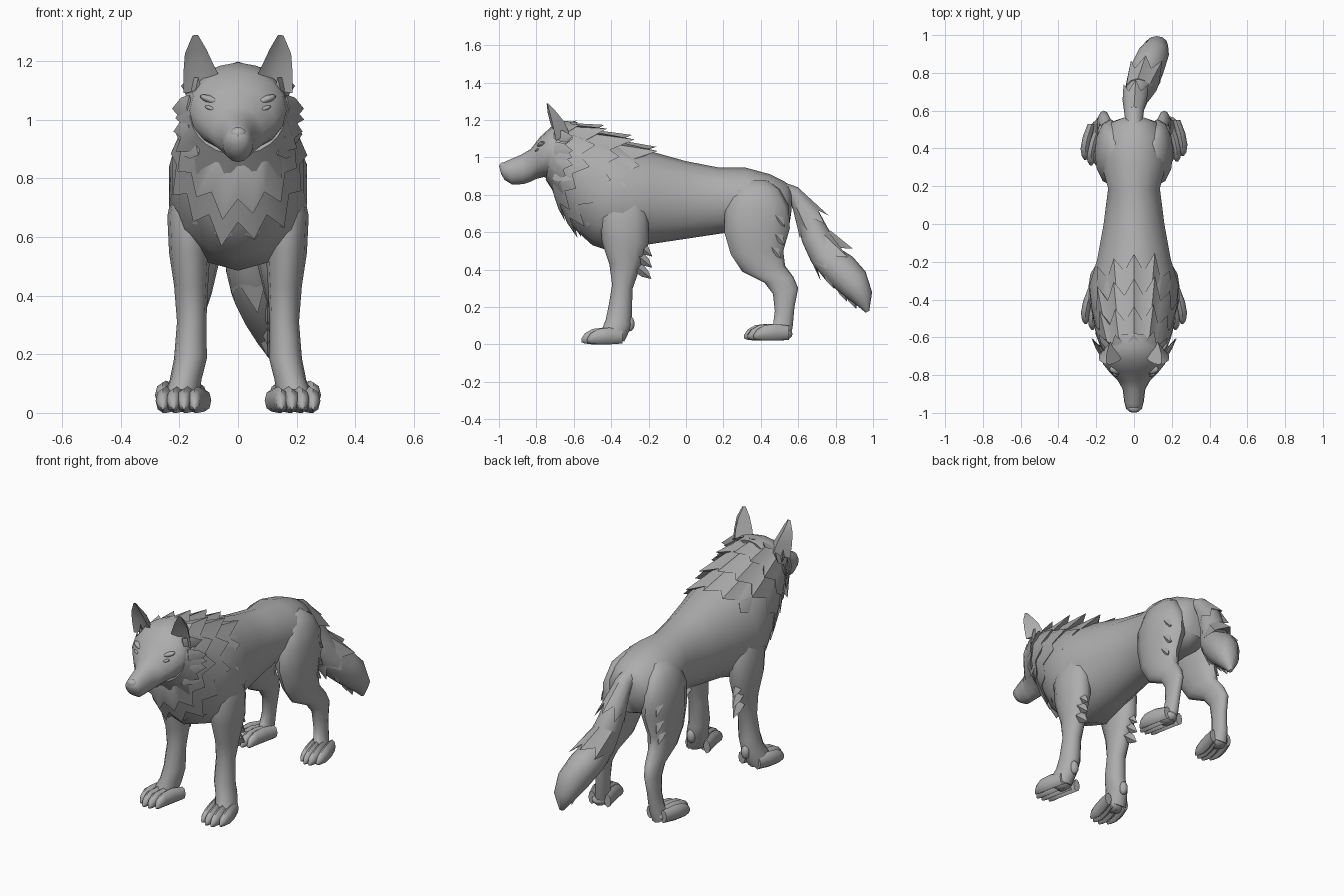
import bpy, bmesh, math
from mathutils import Vector

fur = bpy.data.materials.new("grey_fur")
fur.diffuse_color = (0.42, 0.42, 0.42, 1)


def finish(name, bm, angle=35):
    bmesh.ops.recalc_face_normals(bm, faces=bm.faces)
    me = bpy.data.meshes.new(name)
    bm.to_mesh(me)
    bm.free()
    me.materials.append(fur)
    ob = bpy.data.objects.new(name, me)
    bpy.context.collection.objects.link(ob)
    bpy.ops.object.select_all(action='DESELECT')
    ob.select_set(True)
    bpy.context.view_layer.objects.active = ob
    bpy.ops.object.shade_smooth_by_angle(angle=math.radians(angle))
    return ob


def point(sec, t):
    """Point on an oval section given by two opposite (y, z) ends, half width and x centre."""
    (ay, az), (by, bz), hw, x = sec
    c, s = math.cos(t), math.sin(t)
    return Vector((x + hw * s, (ay + by) / 2 + (ay - by) / 2 * c, (az + bz) / 2 + (az - bz) / 2 * c))


def skin(name, rings, angle=35):
    bm = bmesh.new()
    loops = [[bm.verts.new(p) for p in r] for r in rings]
    n = len(loops[0])
    for r, q in zip(loops, loops[1:]):
        for i in range(n):
            bm.faces.new((r[i], r[(i + 1) % n], q[(i + 1) % n], q[i]))
    bm.faces.new(loops[0])
    bm.faces.new(loops[-1])
    return finish(name, bm, angle)


def loft(name, secs, n=12, side=1, dx=0, dy=0, dz=0):
    off = Vector((dx, dy, dz))
    rings = []
    for s in secs:
        s = s if len(s) == 4 else (*s, 0)
        ring = [point(s, 2 * math.pi * i / n) + off for i in range(n)]
        rings.append([Vector((p.x * side, p.y, p.z)) for p in ring])
    return skin(name, rings, 55)


def fur_ring(name, start, valley, tip, n=26):
    """Jagged collar: tips and valleys alternate, closed back to the inside."""
    start, valley, tip = [s if len(s) == 4 else (*s, 0) for s in (start, valley, tip)]
    ts = [2 * math.pi * i / n for i in range(n)]
    root = [point(start, t) for t in ts]
    edge = []
    for i, t in enumerate(ts):
        v, e = point(valley, t), point(tip, t)
        edge.append(v.lerp(e, -0.15) if i % 2 else v.lerp(e, 1.15 if i % 4 else 0.8))
    mid = point(start, 0).lerp(point(start, math.pi), 0.5)
    inside = [mid.lerp(point(valley, t), 0.85) for t in ts]
    return skin(name, [root, edge, inside], 40)


def tuft(name, base, tip, width, thick=0.012):
    """Pointed lock of fur, broad in the side plane and thin across."""
    b, t = Vector(base), Vector(tip)
    d = (t - b).normalized()
    u = d.cross(Vector((1, 0, 0))).normalized() * width
    w = d.cross(u).normalized() * thick
    bm = bmesh.new()
    r = [bm.verts.new(b + k) for k in (u, w, -u, -w)]
    m = [bm.verts.new(b.lerp(t, 0.5) + k * 0.8) for k in (u, w, -u, -w)]
    e = bm.verts.new(t)
    for i in range(4):
        j = (i + 1) % 4
        bm.faces.new((r[i], r[j], m[j], m[i]))
        bm.faces.new((m[i], m[j], e))
    bm.faces.new(r)
    return finish(name, bm)


def ball(name, loc, size, tilt=0):
    """Ellipsoid; tilt raises it toward +x."""
    bm = bmesh.new()
    bmesh.ops.create_uvsphere(bm, u_segments=12, v_segments=8, radius=1)
    for v in bm.verts:
        p = Vector(a * b for a, b in zip(v.co, size))
        p.z += tilt * p.x
        v.co = Vector(loc) + p
    return finish(name, bm, 60)


# Torso from rump to neck
loft("torso", [
    ((.565, .83), (.565, .72), .05), ((.53, .87), (.55, .62), .12),
    ((.45, .91), (.46, .58), .165), ((.32, .945), (.32, .58), .178),
    ((.18, .945), (.2, .595), .14), ((0, .98), (0, .565), .165),
    ((-.18, 1.03), (-.2, .535), .2), ((-.3, 1.06), (-.36, .485), .242),
    ((-.4, 1.1), (-.5, .53), .23), ((-.5, 1.13), (-.6, .62), .2),
    ((-.58, 1.17), (-.66, .73), .18), ((-.62, 1.19), (-.71, .84), .15)], 14)

# Head, muzzle and nose
loft("head", [
    ((-.58, 1.19), (-.66, .86), .13), ((-.65, 1.195), (-.72, .88), .17),
    ((-.72, 1.165), (-.76, .895), .165), ((-.78, 1.11), (-.80, .885), .125),
    ((-.83, 1.045), (-.83, .87), .085), ((-.88, 1.015), (-.87, .857), .06),
    ((-.95, .985), (-.93, .855), .052), ((-.985, .968), (-.97, .88), .042),
    ((-.998, .95), (-.988, .91), .025)], 16)
ball("nose", (0, -.975, .952), (.03, .024, .022))

# Layered ruff and mane
fur_ring("cheek_ruff", ((-.70, 1.17), (-.75, .88), .165),
         ((-.63, 1.19), (-.69, .80), .188), ((-.57, 1.2), (-.67, .75), .222))
fur_ring("neck_ruff", ((-.64, 1.185), (-.72, .84), .165),
         ((-.5, 1.15), (-.68, .72), .198), ((-.42, 1.18), (-.655, .66), .218))
fur_ring("mane", ((-.55, 1.155), (-.69, .78), .18),
         ((-.36, 1.1), (-.63, .64), .215), ((-.27, 1.125), (-.59, .57), .235))
fur_ring("rear_mane", ((-.4, 1.1), (-.63, .68), .19),
         ((-.23, 1.045), (-.585, .615), .215), ((-.14, 1.06), (-.57, .575), .235))

# Tail with two jagged layers
loft("tail", [
    ((.46, .89), (.5, .78), .04, 0), ((.6, .84), (.56, .75), .05, 0),
    ((.7, .73), (.6, .65), .06, 0), ((.76, .62), (.62, .55), .07, .02),
    ((.81, .52), (.67, .44), .085, .045), ((.89, .47), (.75, .34), .092, .07),
    ((.96, .39), (.83, .27), .085, .1), ((.995, .28), (.9, .22), .06, .12),
    ((.98, .18), (.96, .17), .01, .125)], 12)
fur_ring("upper_tail_fur", ((.62, .82), (.57, .73), .05, 0),
         ((.72, .72), (.605, .63), .066, .005), ((.775, .68), (.61, .57), .075, .01), 12)
fur_ring("lower_tail_fur", ((.77, .61), (.63, .53), .07, .02),
         ((.845, .52), (.68, .42), .088, .05), ((.905, .51), (.715, .35), .095, .065), 12)
for y, z in ((.75, .35), (.82, .28), (.87, .24)):
    tuft("tail_tip_lock", (.1, y + .01, z + .05), (.1, y + .04, z - .05), .035, .03)

FRONT_LEG = [
    ((-.38, .86), (-.28, .86), .03, .14), ((-.43, .79), (-.22, .79), .06, .158),
    ((-.46, .68), (-.2, .66), .076, .165),
    ((-.45, .55), (-.2, .54), .07, .165), ((-.41, .43), (-.235, .44), .058, .16),
    ((-.395, .32), (-.285, .3), .05, .158), ((-.415, .2), (-.29, .17), .056, .162),
    ((-.43, .13), (-.29, .1), .054, .178), ((-.45, .08), (-.33, .015), .06, .195)]
HIND_LEG = [
    ((.32, .88), (.43, .88), .03, .1), ((.25, .82), (.5, .83), .062, .118),
    ((.205, .72), (.55, .74), .083, .125),
    ((.205, .6), (.555, .62), .083, .125), ((.24, .48), (.52, .5), .065, .135),
    ((.3, .39), (.53, .42), .05, .14), ((.42, .33), (.575, .36), .04, .15),
    ((.465, .27), (.6, .3), .035, .16), ((.475, .18), (.58, .2), .033, .165),
    ((.465, .1), (.57, .09), .037, .175), ((.44, .09), (.55, .025), .045, .185)]
TOE = [
    ((-.37, .08), (-.37, .005), .022, -.035), ((-.44, .09), (-.44, 0), .026, -.012),
    ((-.50, .083), (-.50, 0), .025, 0), ((-.54, .06), (-.54, .005), .019, 0),
    ((-.56, .03), (-.56, .012), .006, 0)]

for s, label in ((1, "right"), (-1, "left")):
    # Legs and splayed paws
    loft(label + "_front_leg", FRONT_LEG, 12, s)
    loft(label + "_hind_leg", HIND_LEG, 12, s)
    step = .02 if s > 0 else 0
    for k in range(4):
        back = (.018, 0, 0, .03)[k]
        loft(label + "_front_toe", TOE, 8, s, .148 + .036 * k, back)
        loft(label + "_hind_toe", TOE, 8, s, .165 + .031 * k, .87 + back + step, .02)
    ball(label + "_front_pad", (s * .19, -.39, .045), (.058, .055, .042))
    ball(label + "_hind_pad", (s * .19, .49 + step, .055), (.047, .06, .034))
    ball(label + "_dewclaw", (s * .175, -.3, .11), (.025, .025, .04))

    # Elbow and haunch fur locks
    for y, z in ((-.25, .53), (-.25, .47), (-.255, .41)):
        tuft(label + "_elbow_lock", (s * .17, y, z), (s * .175, y + .07, z - .06), .03, .03)
    for y, z in ((.5, .7), (.5, .6), (.48, .53)):
        tuft(label + "_haunch_lock", (s * .165, y - .03, z), (s * .18, y + .03, z - .07), .03, .025)

    # Cheek locks fanning outward
    for z, x in ((1.1, .195), (1.04, .225), (.98, .22), (.92, .195)):
        tuft(label + "_cheek_lock", (s * (x - .06), -.70, z), (s * x, -.605, z + .3 * (z - 1.05)), .045)

    # Ear: closed rings of inner rim, back, outer rim and hollow front
    ear = [
        ((.055, -.70, 1.13), (.125, -.625, 1.13), (.185, -.695, 1.09), (.125, -.665, 1.10)),
        ((.08, -.725, 1.18), (.135, -.65, 1.19), (.186, -.71, 1.16), (.135, -.68, 1.18)),
        ((.108, -.74, 1.24), (.145, -.69, 1.24), (.181, -.725, 1.225), (.144, -.708, 1.235)),
        ((.136, -.745, 1.288), (.145, -.735, 1.288), (.155, -.742, 1.287), (.145, -.74, 1.288))]
    skin(label + "_ear", [[Vector((s * x, y, z)) for x, y, z in r] for r in ear], 60)

    # Slanted eye under a soft brow
    ball(label + "_eye", (s * .085, -.793, 1.035), (.028, .014, .009), s * .35)
    ball(label + "_brow", (s * .08, -.768, 1.062), (.05, .028, .016), s * .35)
